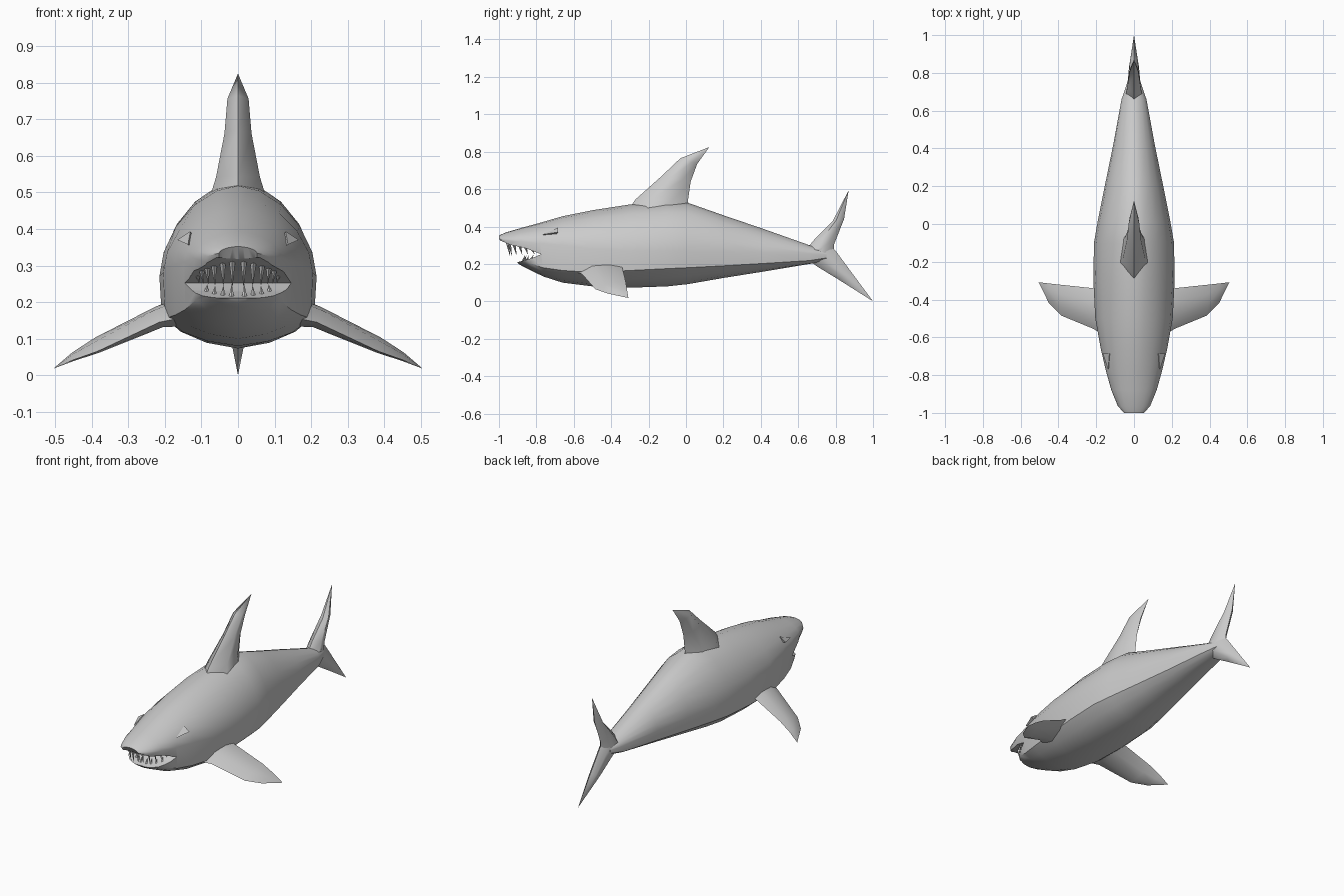
import bpy, bmesh, math
from mathutils import Vector

cube = bpy.data.objects.get("Cube")
if cube:
    bpy.data.objects.remove(cube, do_unlink=True)

grey = bpy.data.materials.new("skin grey")
grey.use_nodes = True
grey.diffuse_color = (0.6, 0.6, 0.6, 1)
bsdf = grey.node_tree.nodes["Principled BSDF"]
bsdf.inputs["Base Color"].default_value = (0.6, 0.6, 0.6, 1)
bsdf.inputs["Roughness"].default_value = 0.6


def finish(name, bm, angle=40):
    """Turn a bmesh into a smooth shaded object."""
    bmesh.ops.recalc_face_normals(bm, faces=bm.faces)
    mesh = bpy.data.meshes.new(name)
    bm.to_mesh(mesh)
    bm.free()
    mesh.materials.append(grey)
    ob = bpy.data.objects.new(name, mesh)
    bpy.context.collection.objects.link(ob)
    smooth(ob, angle)
    return ob


def smooth(ob, angle):
    bpy.ops.object.select_all(action='DESELECT')
    ob.select_set(True)
    bpy.context.view_layer.objects.active = ob
    bpy.ops.object.shade_smooth_by_angle(angle=math.radians(angle))


def loft(rings, tip=None):
    """Skin closed rings; end in a point if a tip is given."""
    bm = bmesh.new()
    vs = [[bm.verts.new(p) for p in r] for r in rings]
    n = len(vs[0])
    for a, b in zip(vs, vs[1:]):
        for i in range(n):
            j = (i + 1) % n
            bm.faces.new((a[i], a[j], b[j], b[i]))
    caps = [bm.faces.new(vs[0])]
    if tip:
        t = bm.verts.new(tip)
        for i in range(n):
            bm.faces.new((vs[-1][i], vs[-1][(i + 1) % n], t))
    else:
        caps.append(bm.faces.new(vs[-1]))
    bmesh.ops.triangulate(bm, faces=caps)
    return bm


def body_ring(yt, yb, zt, w, zm, zr, zb):
    """Rounded back, upright flank, ridge and shallow belly."""
    half = []
    for i in range(6):
        a = i / 5 * math.pi / 2
        half.append((w * math.sin(a) ** 1.12,
                     zm + (zt - zm) * max(math.cos(a), 0) ** 1.12))
    half += [(0.97 * w, zr), (0.73 * w, zr + (zb - zr) * 0.5),
             (0.4 * w, zr + (zb - zr) * 0.83), (0, zb)]
    pts = half + [(-x, z) for x, z in half[-2:0:-1]]
    return [(x, yt + (yb - yt) * max(0, (zm - z) / (zm - zb)), z) for x, z in pts]


# Body: top y, bottom y, top z, half width, flank z, ridge z, belly z
sections = [
    (-1.0, -.895, .352, .052, .334, .225, .200),
    (-.965, -.87, .368, .085, .325, .225, .185),
    (-.88, -.82, .393, .120, .320, .205, .160),
    (-.78, -.76, .420, .148, .310, .180, .132),
    (-.66, -.66, .455, .176, .300, .165, .100),
    (-.50, -.50, .487, .205, .280, .155, .080),
    (-.30, -.30, .518, .215, .270, .165, .073),
    (-.10, -.10, .530, .212, .270, .175, .080),
    (.01, .01, .527, .193, .270, .180, .092),
    (.20, .20, .460, .155, .265, .190, .125),
    (.42, .42, .385, .110, .260, .203, .160),
    (.66, .66, .300, .066, .255, .218, .200),
    (.75, .75, .275, .035, .250, .232, .215),
]
body = finish("body", loft([body_ring(*s) for s in sections]))

# Mouth: wedge cut through the front of the head
wedge = [(-1.1, .330), (-.985, .322), (-.94, .302), (-.86, .285),
         (-.775, .252), (-.82, .232), (-.89, .212), (-1.1, .190)]
cutter = finish("mouth_cutter", loft([[(x, y, z) for y, z in wedge] for x in (-.3, .3)]))
cutter.hide_render = True
cut = body.modifiers.new("mouth", 'BOOLEAN')
cut.operation = 'DIFFERENCE'
cut.object = cutter
bpy.context.view_layer.objects.active = body
bpy.ops.object.modifier_apply(modifier=cut.name)
bpy.data.objects.remove(cutter, do_unlink=True)
smooth(body, 40)


def fin(name, stations, tip, thick_dir):
    """Fin from (leading point, trailing point, half thickness) stations."""
    d = Vector(thick_dir).normalized()
    rings = []
    for lead, trail, t in stations:
        a, b = Vector(lead), Vector(trail)
        m, k = a.lerp(b, .3), a.lerp(b, .7)
        rings.append([a, m + d * t, k + d * t * .8, b, k - d * t * .8, m - d * t])
    return finish(name, loft(rings, tip), 60)


def flat(rows):
    """Stations in the centre plane from (lead y, z, trail y, z, t)."""
    return [((0, a, b), (0, c, e), t) for a, b, c, e, t in rows]


fin("dorsal_fin", flat([(-.33, .46, .03, .46, .085), (-.27, .545, .01, .535, .060),
                        (-.13, .67, .025, .64, .037), (-.03, .765, .06, .735, .029)]),
    (0, .125, .825), (1, 0, 0))
fin("tail_fin_upper", flat([(.62, .25, .79, .24, .045), (.69, .335, .79, .30, .036),
                            (.785, .43, .845, .44, .024)]),
    (0, .87, .595), (1, 0, 0))
fin("tail_fin_lower", flat([(.62, .25, .77, .30, .045), (.70, .187, .80, .27, .036),
                            (.81, .12, .885, .155, .026)]),
    (0, 1.0, 0), (1, 0, 0))

for side, s in (("left", 1), ("right", -1)):
    # Pectoral fins sweep out, down and back
    fin("pectoral_fin_" + side, [
        ((s * .14, -.60, .160), (s * .14, -.33, .195), .040),
        ((s * .215, -.555, .145), (s * .215, -.34, .180), .026),
        ((s * .385, -.485, .065), (s * .385, -.322, .103), .016),
        ((s * .45, -.42, .042), (s * .45, -.315, .062), .009)],
        (s * .505, -.308, .018), (s * .45, 0, 1))

    # Eye: small raised triangle
    bm = bmesh.new()
    v = [bm.verts.new((s * x, y, z)) for x, y, z in
         ((.137, -.77, .357), (.166, -.685, .370), (.130, -.685, .394), (.11, -.70, .345))]
    for f in ((0, 1, 2), (0, 1, 3), (1, 2, 3), (2, 0, 3)):
        bm.faces.new([v[i] for i in f])
    finish("eye_" + side, bm, 20)


def teeth(name, rows):
    """Pointed teeth from (x, y, z, length); negative length hangs down."""
    bm = bmesh.new()
    for x, y, z, h in rows:
        for s in (-1, 1):
            base = [bm.verts.new((s * x + .009 * math.cos(a), y + .009 * math.sin(a),
                                  z - math.copysign(.008, h)))
                    for a in (i * math.pi / 2 for i in range(4))]
            t = bm.verts.new((s * x * .95, y + .015, z + h))
            bm.faces.new(base)
            for i in range(4):
                bm.faces.new((base[i], base[(i + 1) % 4], t))
    return finish(name, bm, 30)


teeth("upper_teeth", [(.016, -.955, .308, -.07), (.042, -.945, .304, -.065),
                      (.066, -.92, .298, -.055), (.085, -.89, .292, -.045),
                      (.100, -.86, .285, -.035), (.112, -.825, .272, -.02)])
teeth("lower_teeth", [(.018, -.875, .214, .035), (.042, -.868, .216, .03),
                      (.066, -.855, .220, .025), (.088, -.83, .229, .02)])
